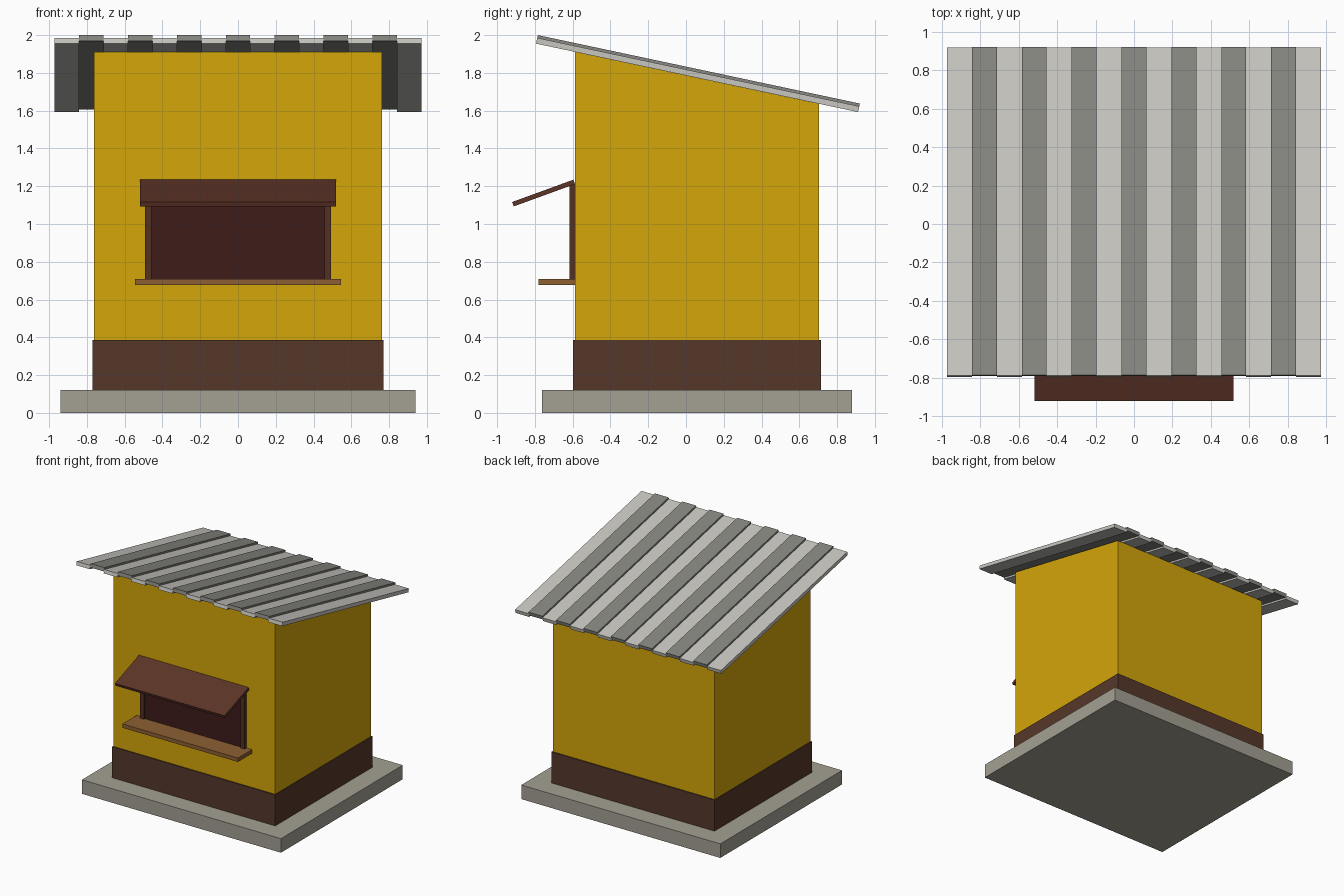
import bpy, bmesh
from math import radians, sin, cos

if "Cube" in bpy.data.objects:
    bpy.data.objects.remove(bpy.data.objects["Cube"])


def material(name, srgb):
    m = bpy.data.materials.new(name)
    m.diffuse_color = [(c / 255) ** 2.2 for c in srgb] + [1]
    m.use_nodes = True
    m.node_tree.nodes["Principled BSDF"].inputs["Base Color"].default_value = m.diffuse_color
    return m


CONCRETE = material("concrete", (162, 158, 146))
PLINTH = material("plinth_brown", (86, 58, 46))
YELLOW = material("wall_yellow", (211, 164, 18))
DARK = material("shutter_dark", (64, 34, 32))
FRAME = material("frame_brown", (84, 52, 38))
AWNING = material("awning_brown", (94, 56, 44))
WOOD = material("sill_wood", (140, 96, 54))
LIGHT_METAL = material("light_metal", (198, 197, 191))
DARK_METAL = material("dark_metal", (134, 133, 128))


def prism(name, x0, x1, profile, mat):
    """Extrude a (y, z) outline along x."""
    bm = bmesh.new()
    face = bm.faces.new([bm.verts.new((x0, y, z)) for y, z in profile])
    ext = bmesh.ops.extrude_face_region(bm, geom=[face])
    moved = [v for v in ext["geom"] if isinstance(v, bmesh.types.BMVert)]
    bmesh.ops.translate(bm, verts=moved, vec=(x1 - x0, 0, 0))
    bmesh.ops.recalc_face_normals(bm, faces=bm.faces)
    mesh = bpy.data.meshes.new(name)
    bm.to_mesh(mesh)
    bm.free()
    mesh.materials.append(mat)
    ob = bpy.data.objects.new(name, mesh)
    bpy.context.collection.objects.link(ob)
    return ob


def box(name, x0, x1, y0, y1, z0, z1, mat):
    return prism(name, x0, x1, [(y0, z0), (y1, z0), (y1, z1), (y0, z1)], mat)


def tilted(name, x0, x1, y, z, length, thick, deg, mat):
    """Board starting at its lower front corner (y, z), rising by deg towards +y."""
    c, s = cos(radians(deg)), sin(radians(deg))
    pts = [(0, 0), (length, 0), (length, thick), (0, thick)]
    return prism(name, x0, x1, [(y + u * c - v * s, z + u * s + v * c) for u, v in pts], mat)


# Slab, plinth and walls with sloping top
box("base_slab", -0.94, 0.94, -0.763, 0.88, 0, 0.12, CONCRETE)
box("plinth", -0.77, 0.77, -0.598, 0.715, 0.12, 0.385, PLINTH)
prism("walls", -0.763, 0.763,
      [(-0.588, 0.385), (0.705, 0.385), (0.705, 1.636), (-0.588, 1.911)], YELLOW)

# Roof: alternating low and raised sheets
SLOPE, COUNT, HALF = -12, 15, 0.972
pitch = 2 * HALF / COUNT
for i in range(COUNT):
    lift = 0.015 * (i % 2)
    x = -HALF + i * pitch
    tilted(f"roof_sheet_{i + 1}", x, x + pitch,
           -0.794 + lift * sin(radians(12)), 1.955 + lift * cos(radians(12)),
           1.743, 0.031, SLOPE, DARK_METAL if i % 2 else LIGHT_METAL)

# Serving hatch: panel, frame, sill and awning
box("hatch_panel", -0.457, 0.457, -0.602, -0.588, 0.709, 1.19, DARK)
for side, x in (("left", -0.493), ("right", 0.457)):
    box(f"hatch_post_{side}", x, x + 0.036, -0.616, -0.588, 0.709, 1.19, FRAME)
box("hatch_header", -0.493, 0.493, -0.616, -0.588, 1.19, 1.215, FRAME)
box("hatch_sill", -0.546, 0.546, -0.78, -0.588, 0.676, 0.709, WOOD)
tilted("hatch_awning", -0.518, 0.518, -0.912, 1.093, 0.345, 0.025, 20, AWNING)
